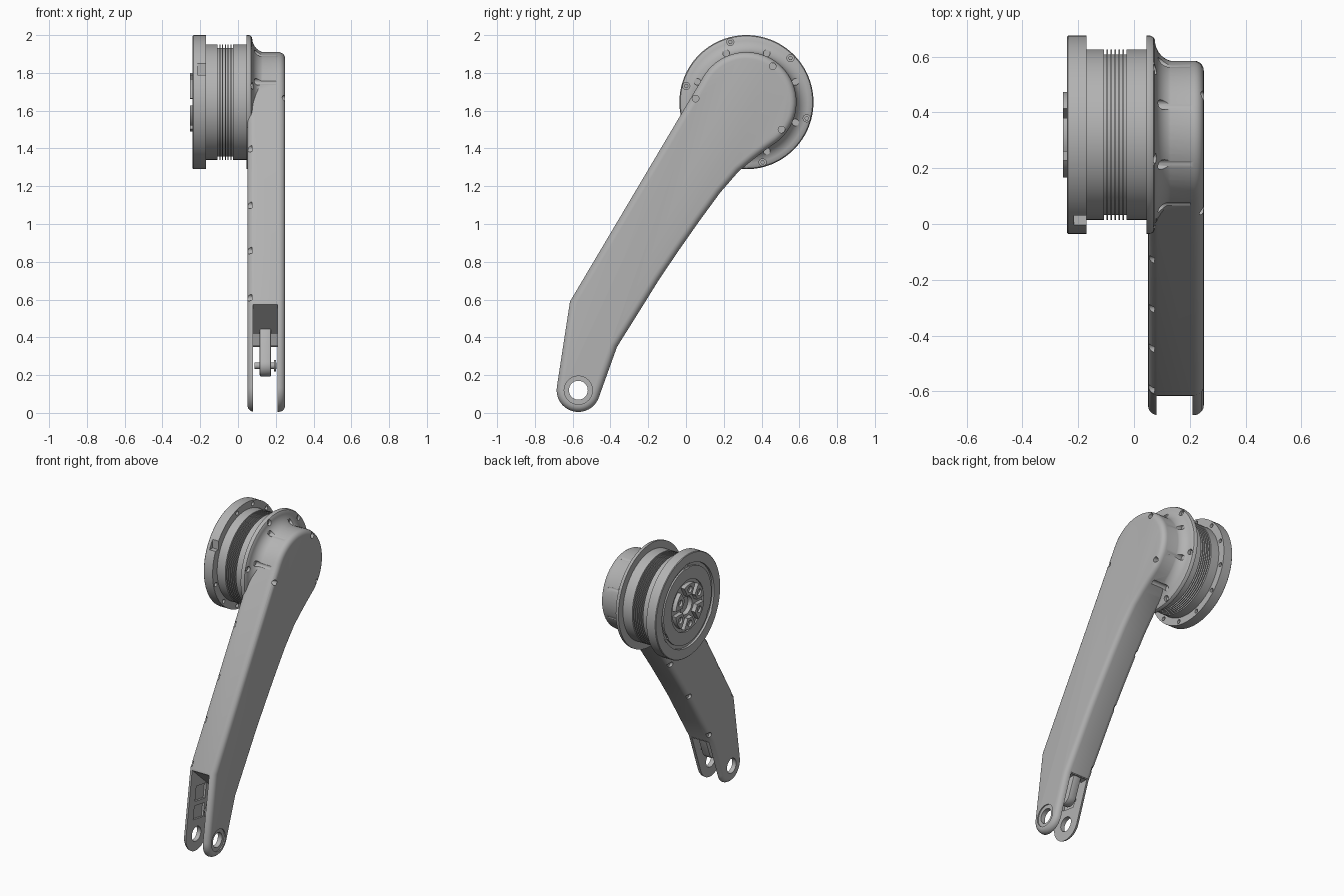
import bpy, bmesh, math
from math import cos, sin, pi, radians
from mathutils import Matrix, Vector

if "Cube" in bpy.data.objects:
    bpy.data.objects.remove(bpy.data.objects["Cube"])

grey = bpy.data.materials.new("machined grey")
grey.use_nodes = True
grey.diffuse_color = (0.45, 0.45, 0.45, 1)
grey.node_tree.nodes["Principled BSDF"].inputs["Base Color"].default_value = grey.diffuse_color

HUB = (0.32, 1.645)      # motor axis (y, z)
FOOT = (-0.57, 0.12)     # eye axis (y, z)


def make(name, bm):
    bmesh.ops.recalc_face_normals(bm, faces=bm.faces)
    mesh = bpy.data.meshes.new(name)
    bm.to_mesh(mesh)
    bm.free()
    mesh.materials.append(grey)
    ob = bpy.data.objects.new(name, mesh)
    bpy.context.collection.objects.link(ob)
    return ob


def polar(centre, r, deg):
    a = radians(deg)
    return centre[0] + r * cos(a), centre[1] + r * sin(a)


def arc(centre, r, start, end, n):
    return [polar(centre, r, start + (end - start) * i / n) for i in range(n + 1)]


def add_prism(bm, outline, x0, x1):
    """Extrude a (y, z) outline along x."""
    face = bm.faces.new([bm.verts.new((x0, y, z)) for y, z in outline])
    ext = bmesh.ops.extrude_face_region(bm, geom=[face])["geom"]
    bmesh.ops.translate(bm, vec=(x1 - x0, 0, 0),
                        verts=[g for g in ext if isinstance(g, bmesh.types.BMVert)])


def disc(centre, r, n=24):
    return arc(centre, r, 0, 360, n)[:-1]


def prisms(name, items):
    bm = bmesh.new()
    for outline, x0, x1 in items:
        add_prism(bm, outline, x0, x1)
    return make(name, bm)


def lathe(name, profile, n=96):
    """Revolve closed (x, radius) profile around the motor axis."""
    bm = bmesh.new()
    rings = []
    for i in range(n):
        rings.append([bm.verts.new((x, *polar(HUB, r, 360 * i / n))) for x, r in profile])
    for i in range(n):
        a, b = rings[i], rings[(i + 1) % n]
        for j in range(len(profile)):
            k = (j + 1) % len(profile)
            bm.faces.new((a[j], a[k], b[k], b[j]))
    bmesh.ops.remove_doubles(bm, verts=bm.verts, dist=1e-5)
    bmesh.ops.dissolve_degenerate(bm, edges=bm.edges, dist=1e-6)
    return make(name, bm)


def apply(ob, kind, **settings):
    mod = ob.modifiers.new(kind.lower(), kind)
    for key, value in settings.items():
        setattr(mod, key, value)
    bpy.context.view_layer.objects.active = ob
    bpy.ops.object.modifier_apply(modifier=mod.name)


def boolean(ob, other, operation="DIFFERENCE"):
    apply(ob, "BOOLEAN", object=other, operation=operation, solver="EXACT")
    bpy.data.objects.remove(other)


def smooth(ob):
    bpy.ops.object.select_all(action="DESELECT")
    ob.select_set(True)
    bpy.context.view_layer.objects.active = ob
    bpy.ops.object.shade_smooth_by_angle(angle=radians(32))


def slab(p, q, half):
    """Rectangle of given half width running from p to q."""
    d = (Vector(q) - Vector(p)).normalized()
    n = Vector((-d.y, d.x)) * half
    return [tuple(Vector(a) + s * n) for a, s in ((p, 1), (q, 1), (q, -1), (p, -1))]


# Arm: head arc, curved rear edge, foot arc and straight front edge
rear = [(0.36, 1.345), (0.28, 1.28), (0.18, 1.165), (0.07, 1.015),
        (-0.035, 0.865), (-0.14, 0.71), (-0.255, 0.525), (-0.365, 0.35)]
outline = (arc(HUB, 0.265, 150, -52, 36) + [(0.425, 1.395)] + rear
           + arc(FOOT, 0.115, -20, -188, 20) + [(-0.614, 0.59)])
arm = prisms("arm", [(outline, 0.05, 0.25)])
apply(arm, "BEVEL", width=0.035, segments=5, limit_method="ANGLE", angle_limit=radians(60))

# Mounting flange with a concave sweep into the arm head
sweep = [(0.075 + 0.075 * (1 - cos(t * pi / 16)), 0.262 + 0.078 * (1 - sin(t * pi / 16)))
         for t in range(9)]
flange = lathe("mounting_flange", [(0.045, 0.0), (0.045, 0.355), (0.058, 0.355), (0.069, 0.35)]
               + sweep + [(0.2, 0.255), (0.2, 0.0)])
boolean(arm, flange, "UNION")

# Fork slot at the foot, open to front and rear
boolean(arm, prisms("fork_slot", [([(-0.8, 0.575), (-0.614, 0.575), (-0.36, 0.345),
                                    (-0.2, 0.345), (-0.2, -0.1), (-0.8, -0.1)], 0.08, 0.21)]))

# Eye holes, shallow eye recess and lightening pockets on the fork's inner faces
boolean(arm, prisms("eye_holes", [(disc(FOOT, 0.05, 32), 0.0, 0.3)]))
boolean(arm, prisms("eye_recess", [(disc(FOOT, 0.075, 32), 0.242, 0.3)]))
boolean(arm, prisms("pockets", [
    (slab((-0.55, 0.22), (-0.535, 0.31), 0.055), 0.066, 0.224),
    (slab((-0.53, 0.34), (-0.515, 0.44), 0.055), 0.066, 0.224)]))

# Screw wells around the head and scallops along both lower edges
wells = [(disc(polar(HUB, 0.33, 45 + 60 * k), 0.019, 14), 0.056, 0.12) for k in range(6)]
wells += [(disc(polar(HUB, 0.281, 22.5 + 45 * k), 0.018, 14), 0.085, 0.2)
          for k in (-2, -1, 0, 1, 2, 3)]
wells += [(disc(polar(HUB, 0.236, a), 0.018, 14), 0.215, 0.3) for a in (54, -38)]
wells += [(disc(polar(HUB, 0.27, 176), 0.018, 14), 0.12, 0.3)]
for z in (0.61, 0.86, 1.1, 1.4):
    wells.append((disc((-0.606 + 0.585 * (z - 0.59), z), 0.019, 14), 0.0, 0.073))
for y, z in ((-0.335, 0.42), (-0.115, 0.77), (0.09, 1.07)):
    wells.append((disc((y, z), 0.019, 14), 0.0, 0.073))
boolean(arm, prisms("screw_wells", wells))
smooth(arm)

# Flange screws
screws = prisms("flange_screws", [(disc(polar(HUB, 0.33, 45 + 60 * k), 0.012, 6), 0.05, 0.066)
                                  for k in range(6)])

# Motor housing with cooling fins
fins = [(-0.108, 0.305)]
for i in range(6):
    x = -0.108 + 0.0145 * i
    fins += [(x, 0.288), (x + 0.0095, 0.288), (x + 0.0095, 0.305), (x + 0.0145, 0.305)]
housing = lathe("motor_housing", [(-0.18, 0.0), (-0.18, 0.305)] + fins[:-1]
                + [(0.047, 0.305), (0.047, 0.0)])
smooth(housing)

# Output disc with stepped face, ring groove and central bore
disc_ob = lathe("output_disc", [(-0.17, 0.0), (-0.17, 0.355), (-0.236, 0.355), (-0.24, 0.351),
                                (-0.24, 0.285), (-0.225, 0.285), (-0.225, 0.262),
                                (-0.236, 0.262), (-0.236, 0.175), (-0.226, 0.175),
                                (-0.226, 0.062), (-0.195, 0.062), (-0.195, 0.0)])
notches = [([(-0.1, 1.79), (0.03, 1.79), (0.03, 1.855), (-0.1, 1.855)], -0.215, -0.16)]
notches += [(disc(polar(HUB, 0.331, 15 + 30 * k), 0.014, 12), -0.19, -0.16)
            for k in range(12) if k not in (4, 5)]
notches += [(slab(polar(HUB, 0.255, a), polar(HUB, 0.29, a), 0.022), -0.26, -0.222)
            for a in (-30, 90, 210)]
boolean(disc_ob, prisms("disc_notches", notches))
smooth(disc_ob)

# Six drive lugs around the bore, each with a round socket
lugs = prisms("drive_lugs", [(arc(HUB, 0.155, a - 23, a + 23, 8) + arc(HUB, 0.08, a + 18, a - 18, 6),
                              -0.255, -0.22) for a in range(30, 390, 60)])
boolean(lugs, prisms("lug_sockets", [(disc(polar(HUB, 0.118, a), 0.022, 16), -0.27, -0.24)
                                     for a in range(30, 390, 60)]))
smooth(lugs)

# Push link inside the fork with its pin and cross block
end = (-0.48, 0.25)
link = prisms("push_link", [(arc(end, 0.058, 155, 335, 14) + [(-0.32, 0.5), (-0.43, 0.55)],
                             0.115, 0.175)])
apply(link, "BEVEL", width=0.008, segments=2, limit_method="ANGLE", angle_limit=radians(60))
smooth(link)
smooth(prisms("link_pin", [(disc(end, 0.018, 16), 0.088, 0.205),
                           (disc(end, 0.03, 16), 0.19, 0.2)]))
prisms("cross_block", [([(-0.42, 0.355), (-0.36, 0.355), (-0.39, 0.42), (-0.44, 0.42)], 0.079, 0.211)])
